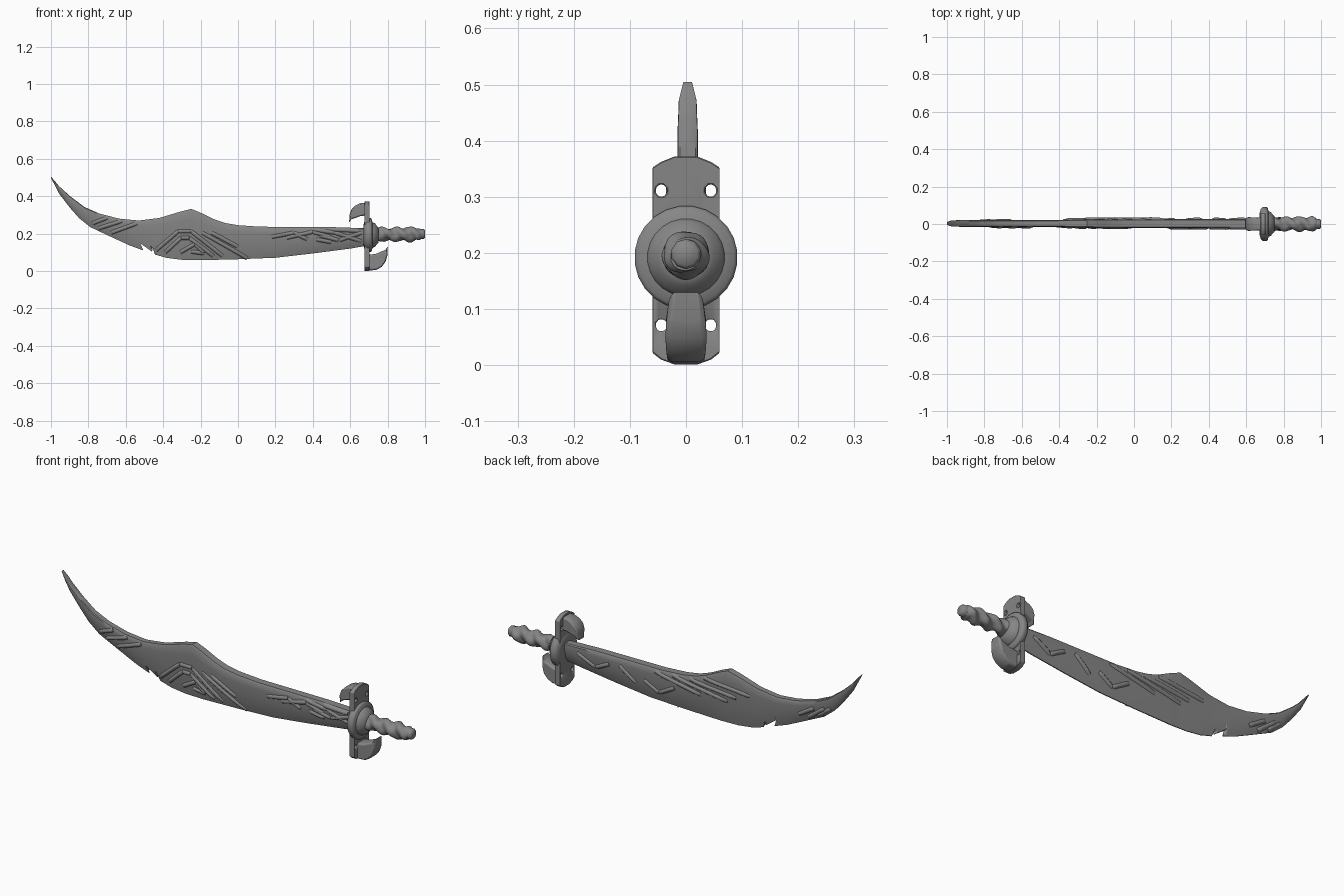
import bpy, bmesh, math
from mathutils import Vector

if "Cube" in bpy.data.objects:
    bpy.data.objects.remove(bpy.data.objects["Cube"])

steel = bpy.data.materials.new("dark_steel")
steel.diffuse_color = (.24, .24, .24, 1)
steel.use_nodes = True
steel.node_tree.nodes["Principled BSDF"].inputs["Base Color"].default_value = steel.diffuse_color


def interp(table, x):
    if x <= table[0][0]:
        return table[0][1]
    for (a, p), (b, q) in zip(table, table[1:]):
        if x <= b:
            return p + (q - p) * (x - a) / (b - a)
    return table[-1][1]


def loft(bm, rings):
    vs = [[bm.verts.new(p) for p in r] for r in rings]
    n = len(vs[0])
    for a, b in zip(vs, vs[1:]):
        for i in range(n):
            j = (i + 1) % n
            bm.faces.new((a[i], a[j], b[j], b[i]))
    bm.faces.new(vs[0][::-1])
    bm.faces.new(vs[-1])


def make(name, groups, angle=35, bevel=0):
    bm = bmesh.new()
    for rings in groups:
        loft(bm, rings)
    bmesh.ops.recalc_face_normals(bm, faces=bm.faces)
    me = bpy.data.meshes.new(name)
    bm.to_mesh(me)
    bm.free()
    me.materials.append(steel)
    ob = bpy.data.objects.new(name, me)
    bpy.context.collection.objects.link(ob)
    bpy.ops.object.select_all(action='DESELECT')
    ob.select_set(True)
    bpy.context.view_layer.objects.active = ob
    bpy.ops.object.shade_smooth_by_angle(angle=math.radians(angle))
    if bevel:
        m = ob.modifiers.new("bevel", 'BEVEL')
        m.width, m.segments, m.limit_method = bevel, 2, 'ANGLE'
    return ob


def cut(ob, cutter):
    m = ob.modifiers.new("cut", 'BOOLEAN')
    m.operation, m.object, m.solver = 'DIFFERENCE', cutter, 'EXACT'
    cutter.hide_render = True
    bpy.context.view_layer.objects.active = ob
    bpy.ops.object.modifier_apply(modifier=m.name)
    bpy.data.objects.remove(cutter)


# Blade outline: spine and cutting edge heights, thickness along the length
TOP = [(-1, .505), (-.955, .452), (-.9, .402), (-.82, .342), (-.74, .307), (-.635, .28),
       (-.53, .27), (-.42, .284), (-.31, .317), (-.25, .332), (-.2, .312), (-.13, .278),
       (-.07, .257), (0, .245), (.12, .237), (.5, .235), (.7, .228)]
BOT = [(-1, .498), (-.955, .412), (-.9, .34), (-.85, .283), (-.79, .235), (-.69, .188),
       (-.58, .137), (-.45, .09), (-.38, .07), (-.3, .06), (-.2, .058), (0, .063),
       (.2, .071), (.4, .094), (.6, .12), (.7, .137)]
THICK = [(-1, .008), (-.975, .016), (-.93, .018), (-.45, .018), (-.2, .024), (.7, .025)]
SECTION = [(0, .1), (.2, .55), (.5, .85), (.8, 1), (.95, .95), (1, .75)]
YC = .003


def surface(x, z, side):
    t, b = interp(TOP, x), interp(BOT, x)
    return YC + side * interp(THICK, x) * interp(SECTION, (z - b) / (t - b))


xs = sorted({round(-1 + i * 1.7 / 56, 3) for i in range(57)} | {p[0] for p in TOP + BOT + THICK})
rings = []
for x in xs:
    t, b, h = interp(TOP, x), interp(BOT, x), interp(THICK, x)
    side = lambda s: [(x, YC + s * h * f, b + v * (t - b)) for v, f in SECTION]
    rings.append(side(-1) + side(1)[::-1])
blade = make("blade", [rings])

# Chipped notch in the cutting edge
for tri in ([(-.522, .148), (-.482, .05), (-.448, .05), (-.455, .1)],
            [(-.458, .128), (-.46, .05), (-.43, .05)]):
    cut(blade, make("notch_cutter", [[[(x, y, z) for x, z in tri] for y in (-.1, .1)]]))


# Raised geometric ornament following the blade faces
def ridges(name, lines, side, w=.013, h=.009):
    groups = []
    for line in lines:
        for a, b in zip(line, line[1:]):
            a, b = Vector(a), Vector(b)
            d = (b - a).normalized()
            n = Vector((-d.y, d.x))
            rs = []
            for i in range(9):
                p = a + (b - a) * i / 8
                top = h * (.3 if i in (0, 8) else 1)
                ring = []
                for k, up in ((-1, -.005), (-.6, .5 * top), (0, top), (.6, .5 * top), (1, -.005)):
                    q = p + n * w * k
                    ring.append((q.x, surface(p.x, p.y, side) + side * up, q.y))
                rs.append(ring)
            groups.append(rs)
    return make(name, groups, 60)


ridges("front_ornament", [
    [(-.44, .11), (-.32, .213), (-.25, .213), (-.08, .08)],
    [(-.39, .1), (-.305, .178), (-.26, .178), (-.13, .08)],
    [(-.31, .10), (-.23, .145), (-.18, .095), (-.25, .105)],
    [(-.19, .205), (.05, .07)], [(-.14, .205), (.0, .13)],
    [(-.78, .255), (-.70, .285)], [(-.75, .228), (-.62, .268)], [(-.68, .205), (-.54, .255)],
    [(.18, .183), (.3, .205), (.37, .17)], [(.26, .178), (.4, .21), (.5, .18)],
    [(.4, .222), (.52, .205), (.66, .16)], [(.44, .19), (.54, .165), (.66, .205)],
    [(.42, .17), (.5, .155)], [(.5, .222), (.64, .215)]], -1)
ridges("back_ornament", [
    [(.16, .222), (-.1, .17)], [(.06, .228), (-.25, .175)], [(-.04, .235), (-.3, .205)],
    [(-.12, .262), (-.38, .235)], [(.6, .2), (.5, .15), (.42, .19)],
    [(.36, .2), (.27, .13)], [(.22, .16), (.14, .115), (.05, .165)],
    [(-.65, .215), (-.74, .27)], [(-.7, .21), (-.8, .285)], [(-.76, .235), (-.83, .29)]], 1)

# Cross guard plate with chamfered ends and four openings
half = [(.06, .022), (.06, .352), (.045, .362), (.02, .372)]
outline = [(.02, .001), (.045, .01)] + half
outline += [(-y, z) for y, z in outline[::-1]]
plate = make("guard_plate", [[[(x, y, z) for y, z in outline] for x in (.676, .703)]])
for y in (-.044, .044):
    for z in (.071, .311):
        hole = [(y + .0105 * math.cos(i * math.pi / 4 + .39), z + .0115 * math.sin(i * math.pi / 4 + .39))
                for i in range(8)]
        cut(plate, make("hole_cutter", [[[(x, a, b) for a, b in hole] for x in (.6, .8)]]))
plate.modifiers.new("bevel", 'BEVEL').width = .002


# Round parts turned about the handle axis
def turned(name, prof, z, n):
    return make(name, [[[(x, r * math.cos(2 * math.pi * (i + .5) / n), z + r * math.sin(2 * math.pi * (i + .5) / n))
                         for i in range(n)] for x, r in prof]], 55)


turned("guard_disc", [(.672, .06), (.678, .082), (.69, .092), (.71, .092), (.715, .086),
                      (.719, .069), (.732, .064), (.742, .05), (.75, .042)], .192, 24)

# Hooked claws at both ends of the guard, facing opposite ways
HOOK = [(.69, .002), (.74, .006), (.768, .022), (.788, .048), (.798, .08), (.801, .132),
        (.787, .112), (.765, .104), (.738, .092), (.69, .085)]


def claw(name, place):
    rs = []
    for k, s in ((-1, .86), (-.72, 1), (.72, 1), (1, .86)):
        c = Vector((.745, .05))
        ring = []
        for p in HOOK:
            q = c + (Vector(p) - c) * s
            w = interp([(0, .033), (.06, .039), (.13, .030)], p[1])
            x, z = place(q.x, q.y)
            ring.append((x, k * w, z))
        rs.append(ring)
    make(name, [rs], 40, .003)


claw("lower_claw", lambda x, z: (x, z))
claw("upper_claw", lambda x, z: (.69 - (x - .70) * .95, .367 - z * .8))

# Twisted grip and pommel
env = [(.735, .036), (.77, .034), (.85, .035), (.93, .037), (.965, .034), (.978, .027)]
rings = []
for i in range(73):
    x = .735 + i * .243 / 72
    ring = []
    for j in range(32):
        a = 2 * math.pi * j / 32
        wave = math.cos(2 * a - 85 * (x - .735)) + .3 * math.cos(3 * a + 60 * x)
        r = interp(env, x) + .006 * wave * min(1, (.985 - x) / .03)
        ring.append((x, r * math.cos(a), .196 + r * math.sin(a)))
    rings.append(ring)
make("grip", [rings], 50)
turned("pommel", [(.95, .027), (.993, .027), (1, .021)], .198, 10)
